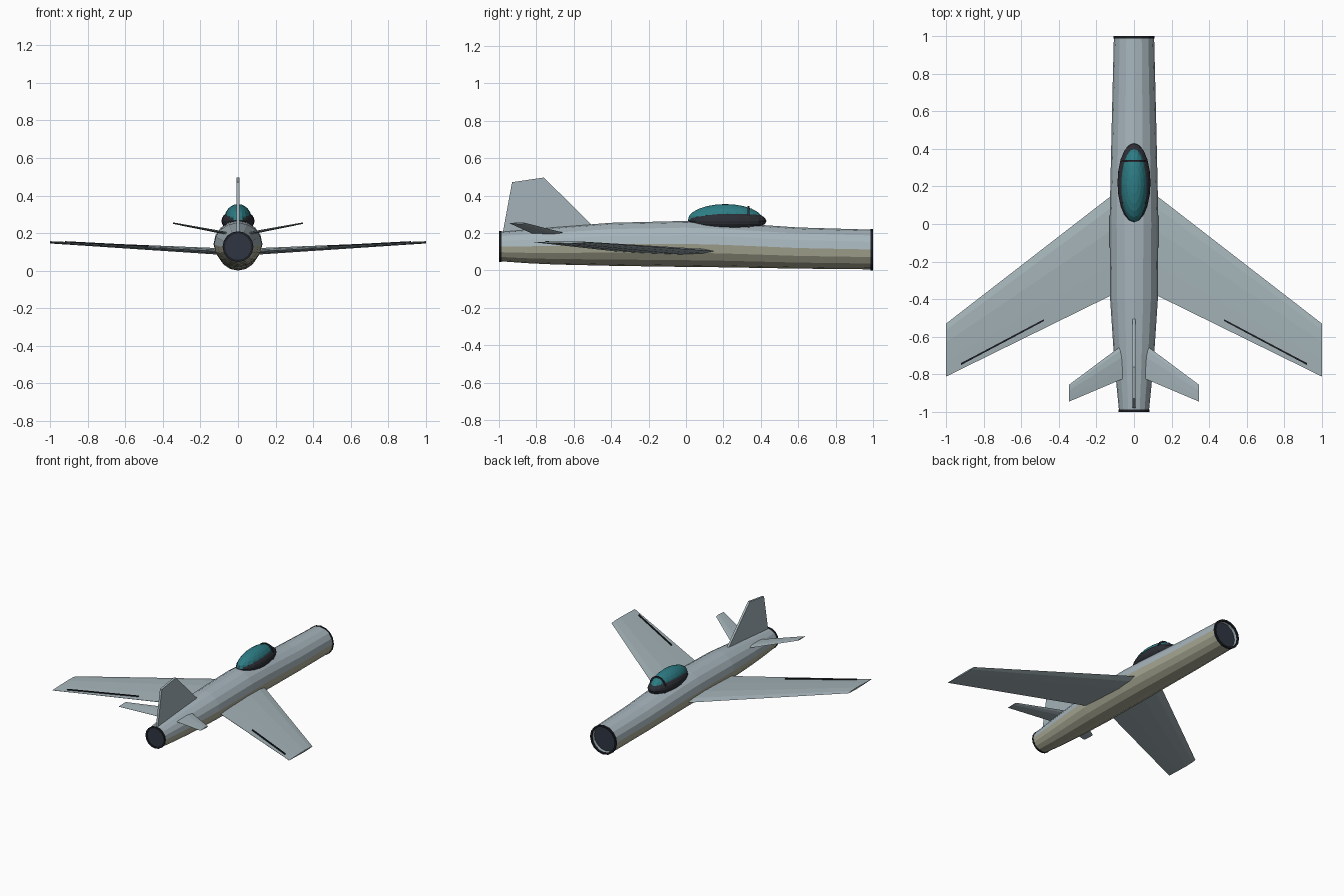
import bpy, bmesh, math
from mathutils import Matrix, Vector

cube = bpy.data.objects.get("Cube")
if cube:
    bpy.data.objects.remove(cube, do_unlink=True)


def material(name, rgb):
    m = bpy.data.materials.new(name)
    m.use_nodes = True
    m.diffuse_color = (*rgb, 1)
    m.node_tree.nodes["Principled BSDF"].inputs["Base Color"].default_value = (*rgb, 1)
    return m


SKIN = material("blue grey skin", (0.38, 0.46, 0.5))
BELLY = material("sandy belly", (0.41, 0.41, 0.31))
WING = material("wing grey", (0.37, 0.45, 0.48))
TRIM = material("black trim", (0.012, 0.014, 0.018))
FRAME = material("canopy frame", (0.025, 0.028, 0.037))
GLASS = material("teal glass", (0.026, 0.2, 0.23))
ENGINE = material("engine navy", (0.028, 0.036, 0.055))
SIDES = 16


def finish(name, bm, *mats):
    bmesh.ops.recalc_face_normals(bm, faces=bm.faces)
    mesh = bpy.data.meshes.new(name)
    bm.to_mesh(mesh)
    bm.free()
    obj = bpy.data.objects.new(name, mesh)
    bpy.context.collection.objects.link(obj)
    for m in mats:
        mesh.materials.append(m)
    return obj


def loft(name, rings, mat, caps=True, close=False):
    """Skin a list of equal-length point rings."""
    bm = bmesh.new()
    loops = [[bm.verts.new(p) for p in ring] for ring in rings]
    pairs = list(zip(loops, loops[1:]))
    if close:
        pairs.append((loops[-1], loops[0]))
    for a, b in pairs:
        for i in range(len(a)):
            j = (i + 1) % len(a)
            bm.faces.new((a[i], a[j], b[j], b[i]))
    if caps and not close:
        bm.faces.new(loops[0])
        bm.faces.new(loops[-1])
    return finish(name, bm, mat)


def circle(y, rx, rz, zc):
    step = math.tau / SIDES
    return [(rx * math.cos(k * step), y, zc + rz * math.sin(k * step)) for k in range(SIDES)]


# Fuselage: y, half width, half height, centre height
stations = [(1, .107, .106, .112), (.6, .117, .11, .12), (.2, .126, .12, .137),
            (0, .13, .123, .142), (-.4, .127, .115, .14), (-.7, .107, .1, .132),
            (-.85, .094, .09, .129), (-.99, .08, .079, .128)]
hull = loft("fuselage", [circle(*s) for s in stations], SKIN, caps=False)
hull.data.materials.append(BELLY)
for i, face in enumerate(hull.data.polygons):
    face.material_index = 1 if i % SIDES >= SIDES // 2 else 0


# Intake and exhaust
def pipe_ring(name, y0, y1, outer, inner, zc, mat):
    profile = [(y0, outer), (y1, outer), (y1, inner), (y0, inner)]
    return loft(name, [circle(y, r, r, zc) for y, r in profile], mat, close=True)


def disc(name, y, r, zc, mat):
    bm = bmesh.new()
    bm.faces.new([bm.verts.new(p) for p in circle(y, r, r, zc)])
    return finish(name, bm, mat)


pipe_ring("intake_lip", .987, 1, .11, .097, .111, TRIM)
pipe_ring("intake_duct", .96, .988, .104, .098, .112, SKIN)
disc("intake_face", .965, .1, .112, ENGINE)
pipe_ring("exhaust_lip", -1, -.986, .082, .07, .128, TRIM)
disc("exhaust_face", -.994, .074, .128, ENGINE)


# Flying surfaces: each section is x, leading y, trailing y, height, half thickness
def section(side, x, lead, trail, z, t):
    chord = trail - lead
    top = [(.0, 0), (.12, .7), (.35, 1), (.7, .6), (1, .08)]
    outline = [(u, h) for u, h in top] + [(u, -h) for u, h in reversed(top[1:])]
    return [(side * x, lead + chord * u, z + t * h) for u, h in outline]


for side, label in ((1, "left"), (-1, "right")):
    loft(label + "_wing", [section(side, .05, .205, -.345, .1, .018),
                           section(side, 1, -.53, -.812, .151, .006)], WING)
    loft(label + "_tailplane", [section(side, .05, -.635, -.82, .197, .008),
                                section(side, .345, -.855, -.945, .253, .004)], WING)
    # Aileron hinge line lying on the wing's upper face
    bm = bmesh.new()
    ends = [Vector((side * .48, -.512, .127)), Vector((side * .92, -.745, .15))]
    half = Vector((0, .005, 0))
    base = [bm.verts.new(p) for p in (ends[0] - half, ends[1] - half,
                                      ends[1] + half, ends[0] + half)]
    face = bm.faces.new(base)
    extruded = bmesh.ops.extrude_face_region(bm, geom=[face])
    bmesh.ops.translate(bm, vec=(0, 0, .007),
                        verts=[v for v in extruded["geom"] if isinstance(v, bmesh.types.BMVert)])
    finish(label + "_aileron_line", bm, TRIM)

# Tail fin
outline = [(-.49, .23), (-.76, .497), (-.93, .472), (-.98, .2), (-.8, .18)]
loft("tail_fin", [[(x, y, z) for y, z in outline] for x in (-.008, .008)], WING)


# Canopy
def ellipsoid(name, centre, radii, mat):
    bm = bmesh.new()
    bmesh.ops.create_uvsphere(bm, u_segments=20, v_segments=12, radius=1,
                              matrix=Matrix.Translation(centre) @ Matrix.Diagonal((*radii, 1)))
    return finish(name, bm, mat)


ellipsoid("canopy_base", (0, .22, .265), (.088, .21, .06), FRAME)
ellipsoid("canopy_glass", (0, .21, .27), (.074, .2, .085), GLASS)
arch = []
for y, r in ((.33, 1), (.34, 1), (.34, .8), (.33, .8)):
    arch.append(circle(y, .07 * r, .076 * r, .268))
loft("windscreen_arch", arch, FRAME, close=True)
